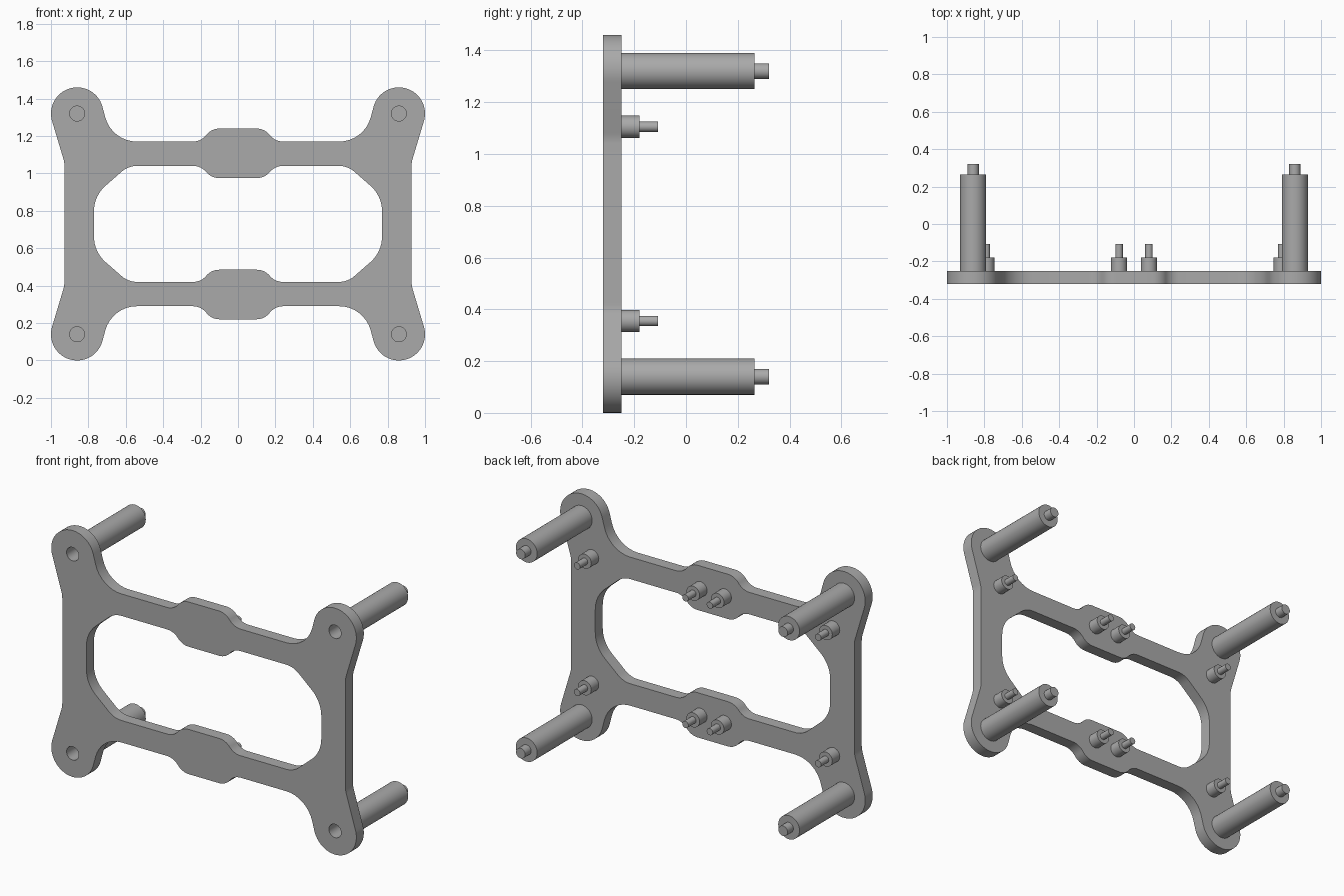
import bpy, bmesh, math
from mathutils import Vector, Matrix

old = bpy.data.objects.get("Cube")
if old:
    bpy.data.objects.remove(old, do_unlink=True)

grey = bpy.data.materials.new("plain_grey")
grey.use_nodes = True
colour = (0.4, 0.4, 0.4, 1)
grey.diffuse_color = colour
grey.node_tree.nodes["Principled BSDF"].inputs["Base Color"].default_value = colour

MID = 0.73            # height of the frame's centre
BACK, FRONT = -0.25, -0.32
POST = (0.86, 0.59)   # corner post, measured from the centre


def arc(cx, cz, r, start, end, steps):
    angles = [math.radians(start + (end - start) * i / steps) for i in range(steps + 1)]
    return [(cx + r * math.cos(a), cz + r * math.sin(a)) for a in angles]


def fillet(before, corner, after, r, steps=8):
    """Round one corner of a path with radius r."""
    c = Vector(corner)
    u = (Vector(before) - c).normalized()
    v = (Vector(after) - c).normalized()
    half = u.angle(v) / 2
    centre = c + (u + v).normalized() * r / math.sin(half)
    a, b = c + u * r / math.tan(half), c + v * r / math.tan(half)
    p, q = a - centre, b - centre
    turn = math.atan2(p.x * q.y - p.y * q.x, p.dot(q))
    return [tuple(centre + Matrix.Rotation(turn * i / steps, 2) @ p) for i in range(steps + 1)]


def round_path(points):
    """Points are (x, z, radius); radius zero keeps the point."""
    out = []
    for i, (x, z, r) in enumerate(points):
        if r:
            out += fillet(points[i - 1][:2], (x, z), points[i + 1][:2], r)
        else:
            out.append((x, z))
    return out


def mirror_quarter(q):
    """Turn a top-to-right quarter path into a closed loop."""
    right = q + [(x, -z) for x, z in reversed(q)]
    return right + [(-x, z) for x, z in reversed(right)]


def finish(obj):
    bpy.ops.object.select_all(action='DESELECT')
    obj.select_set(True)
    bpy.context.view_layer.objects.active = obj
    if obj.type == 'CURVE':
        bpy.ops.object.convert(target='MESH')
        obj = bpy.context.object
        bm = bmesh.new()
        bm.from_mesh(obj.data)
        bmesh.ops.remove_doubles(bm, verts=bm.verts, dist=0.0001)
        bmesh.ops.recalc_face_normals(bm, faces=bm.faces)
        bm.to_mesh(obj.data)
        bm.free()
    bpy.ops.object.shade_smooth_by_angle(angle=math.radians(30))
    obj.data.materials.clear()
    obj.data.materials.append(grey)


def lathe(name, x, z, profile):
    """Spin a (radius, y) profile about a front-to-back axis."""
    bm = bmesh.new()
    verts = [bm.verts.new((r, y, 0)) for r, y in profile]
    edges = [bm.edges.new(pair) for pair in zip(verts, verts[1:])]
    bmesh.ops.spin(bm, geom=verts + edges, cent=(0, 0, 0), axis=(0, 1, 0),
                   angle=math.tau, steps=32)
    bmesh.ops.remove_doubles(bm, verts=bm.verts, dist=0.0001)
    bmesh.ops.recalc_face_normals(bm, faces=bm.faces)
    mesh = bpy.data.meshes.new(name)
    bm.to_mesh(mesh)
    bm.free()
    obj = bpy.data.objects.new(name, mesh)
    obj.location = (x, 0, z)
    bpy.context.collection.objects.link(obj)
    finish(obj)


# Frame plate: outer edge, window and four screw holes
lobe = [(x, z, 0) for x, z in arc(*POST, 0.14, 165, -16.5, 28)]
outer = round_path([(0, 0.51, 0), (0.145, 0.51, 0.09), (0.195, 0.44, 0.09),
                    (0.675, 0.44, 0.175)] + lobe + [(0.928, 0.33, 0.15), (0.928, 0.1, 0)])
window = round_path([(0, 0.245, 0), (0.145, 0.245, 0.09), (0.195, 0.31, 0.09),
                     (0.587, 0.31, 0.125), (0.77, 0.15, 0.18), (0.77, 0.02, 0)])
loops = [mirror_quarter(outer), mirror_quarter(window)]
for sx in (-1, 1):
    for sz in (-1, 1):
        loops.append(arc(sx * POST[0], sz * POST[1], 0.04, 0, 360, 32)[:-1])

curve = bpy.data.curves.new("frame_plate", 'CURVE')
curve.dimensions = '2D'
curve.fill_mode = 'BOTH'
curve.extrude = (BACK - FRONT) / 2
for loop in loops:
    pts = [p for i, p in enumerate(loop) if (Vector(p) - Vector(loop[i - 1])).length > 0.0005]
    spline = curve.splines.new('POLY')
    spline.points.add(len(pts) - 1)
    for point, (x, z) in zip(spline.points, pts):
        point.co = (x, z, 0, 1)
    spline.use_cyclic_u = True
plate = bpy.data.objects.new("frame_plate", curve)
plate.rotation_euler.x = math.pi / 2
plate.location = (0, (BACK + FRONT) / 2, MID)
bpy.context.collection.objects.link(plate)
finish(plate)

# Long bored posts and short pegs, all with a thin pin at the tip
post = [(0, 0.0), (0.04, 0.0), (0.04, BACK), (0.07, BACK), (0.07, 0.265),
        (0.03, 0.265), (0.03, 0.32), (0, 0.32)]
peg = [(0, BACK), (0.043, BACK), (0.043, -0.18), (0.02, -0.18), (0.02, -0.108), (0, -0.108)]
for sz, level in ((-1, "lower"), (1, "upper")):
    for sx, side in ((-1, "right"), (1, "left")):
        lathe(f"{level}_{side}_post", sx * POST[0], MID + sz * POST[1], post)
        lathe(f"{level}_{side}_outer_peg", sx * 0.79, MID + sz * 0.375, peg)
        lathe(f"{level}_{side}_inner_peg", sx * 0.08, MID + sz * 0.375, peg)
